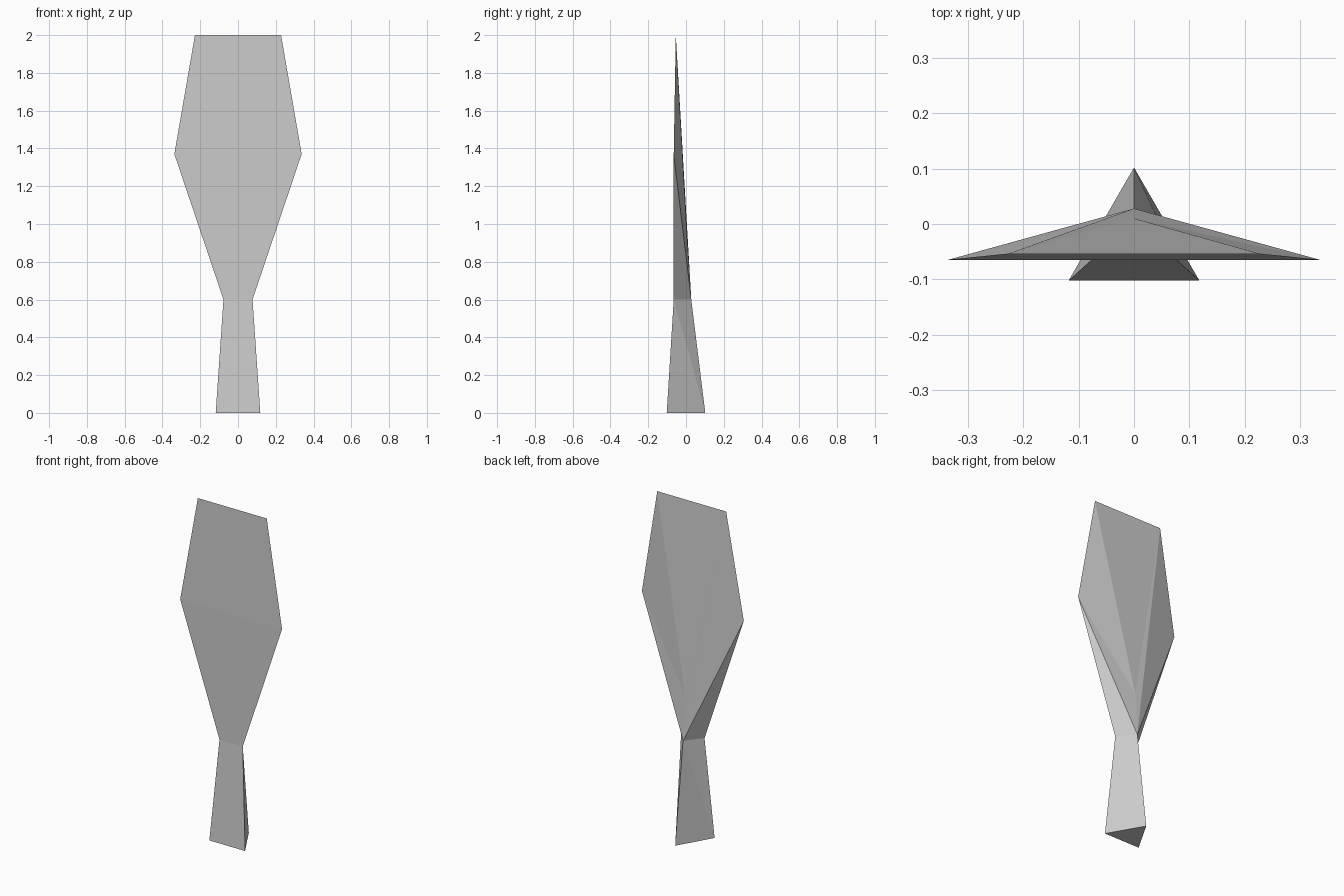
import bpy, bmesh

if "Cube" in bpy.data.objects:
    bpy.data.objects.remove(bpy.data.objects["Cube"])

bm = bmesh.new()


def pair(x, y, z):
    """Mirrored left and right points."""
    return [bm.verts.new((s * x, y, z)) for s in (-1, 1)]


# Outline from root to tip
base_l, base_r = pair(0.118, -0.102, 0)
waist_l, waist_r = pair(0.077, -0.065, 0.6)
wide_l, wide_r = pair(0.337, -0.065, 1.37)
tip_l, tip_r = pair(0.228, -0.054, 2)

# Spine points along the back
base_b = bm.verts.new((0, 0.102, 0))
waist_b = bm.verts.new((0, 0.028, 0.6))
ridge = bm.verts.new((0, 0.01, 0.86))

faces = [
    # Three-sided stem with closed foot
    (base_l, base_b, base_r),
    (base_l, base_r, waist_r, waist_l),
    (base_r, base_b, waist_r), (base_b, waist_b, waist_r),
    (base_l, waist_b, base_b), (base_l, waist_l, waist_b),
    # Front of the blade
    (waist_l, waist_r, wide_r, wide_l),
    (wide_l, wide_r, tip_r, tip_l),
    # Back of the blade, fanned from the spine
    (waist_r, waist_b, wide_r), (waist_l, wide_l, waist_b),
    (wide_r, waist_b, ridge), (wide_r, ridge, tip_r),
    (wide_l, tip_l, waist_b), (tip_l, ridge, waist_b),
    (tip_r, ridge, tip_l),
]
for f in faces:
    bm.faces.new(f)
bmesh.ops.recalc_face_normals(bm, faces=bm.faces)

mesh = bpy.data.meshes.new("leaf_blade")
bm.to_mesh(mesh)
bm.free()
leaf = bpy.data.objects.new("leaf_blade", mesh)
bpy.context.collection.objects.link(leaf)
